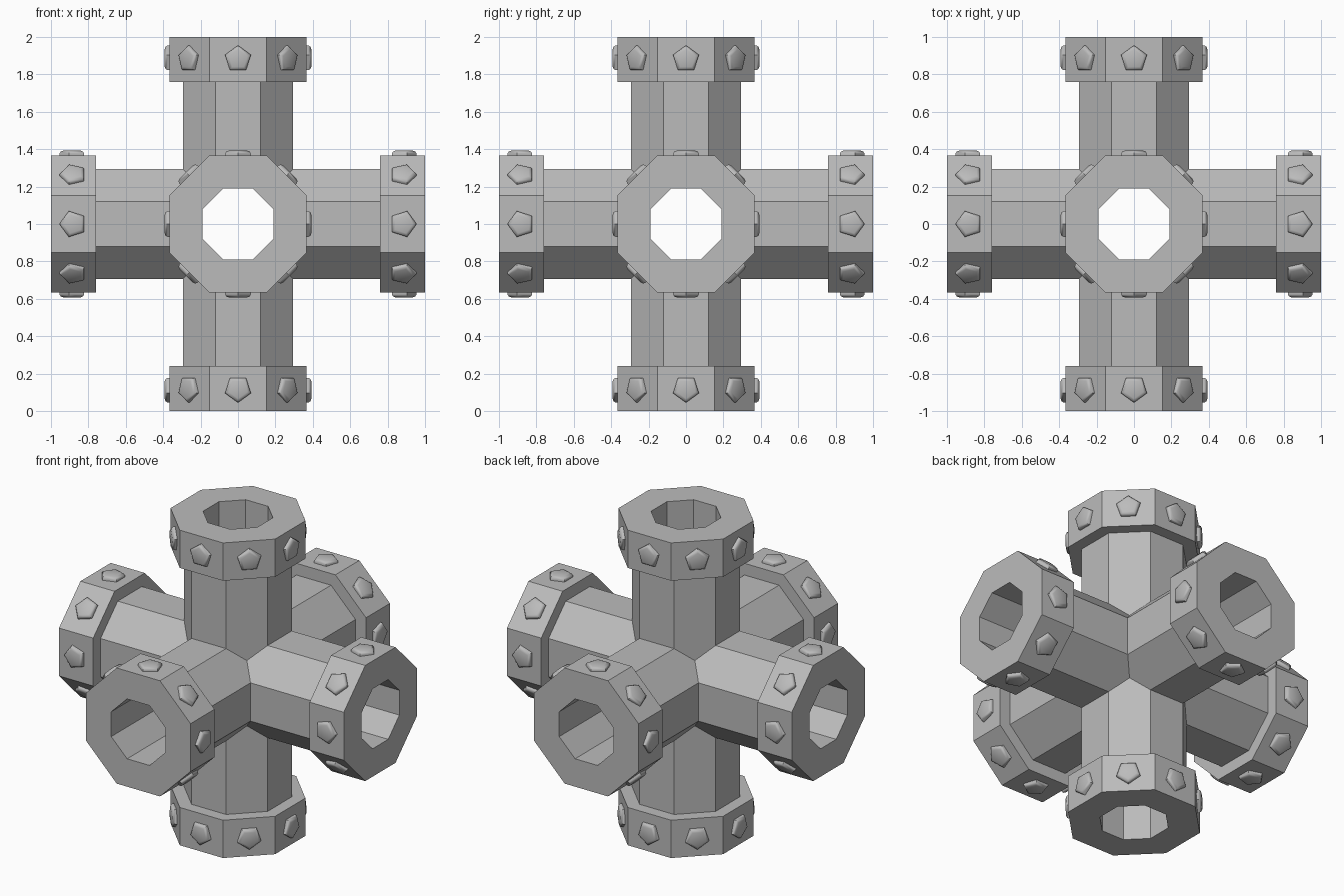
import bpy, bmesh
from math import pi, cos, sin
from mathutils import Matrix, Vector

cube = bpy.data.objects.get("Cube")
if cube:
    bpy.data.objects.remove(cube, do_unlink=True)

BORE, PIPE, FLANGE = 0.19, 0.293, 0.367   # distance from axis to each flat
NECK = 0.76                               # where the pipe meets its flange
CENTRE = Matrix.Translation((0, 0, 1))

metal = bpy.data.materials.new("grey metal")
metal.use_nodes = True
GREY = (0.5, 0.5, 0.5, 1)
metal.diffuse_color = GREY
metal.node_tree.nodes["Principled BSDF"].inputs["Base Color"].default_value = GREY


def ring(bm, apothem, z):
    """Octagon with flats facing the axes."""
    r = apothem / cos(pi / 8)
    return [bm.verts.new((r * cos(a), r * sin(a), z))
            for a in (pi / 8 + k * pi / 4 for k in range(8))]


def bridge(bm, a, b):
    n = len(a)
    for i in range(n):
        j = (i + 1) % n
        bm.faces.new((a[i], a[j], b[j], b[i]))


def finish(name, bm, matrix):
    bmesh.ops.recalc_face_normals(bm, faces=bm.faces)
    bm.transform(matrix)
    mesh = bpy.data.meshes.new(name)
    bm.to_mesh(mesh)
    bm.free()
    mesh.materials.append(metal)
    obj = bpy.data.objects.new(name, mesh)
    bpy.context.collection.objects.link(obj)
    return obj


def prism(name, apothem, half, turn):
    bm = bmesh.new()
    low, high = ring(bm, apothem, -half), ring(bm, apothem, half)
    bridge(bm, low, high)
    bm.faces.new(low)
    bm.faces.new(high)
    return finish(name, bm, CENTRE @ turn)


def combine(target, tool, operation):
    mod = target.modifiers.new(operation, 'BOOLEAN')
    mod.operation, mod.object, mod.solver = operation, tool, 'EXACT'
    bpy.context.view_layer.objects.active = target
    bpy.ops.object.modifier_apply(modifier=mod.name)
    bpy.data.objects.remove(tool, do_unlink=True)


# Hub: three crossing octagonal pipes, hollowed along every axis
axes = {d: Vector(v).to_track_quat('Z', 'Y').to_matrix().to_4x4() for d, v in {
    "left": (1, 0, 0), "right": (-1, 0, 0), "back": (0, 1, 0),
    "front": (0, -1, 0), "top": (0, 0, 1), "bottom": (0, 0, -1)}.items()}
lines = [axes[d] for d in ("top", "left", "back")]
hub = prism("pipe_hub", PIPE, NECK, lines[0])
for turn in lines[1:]:
    combine(hub, prism("pipe_tool", PIPE, NECK, turn), 'UNION')
for turn in lines:
    combine(hub, prism("bore_tool", BORE, 1.2, turn), 'DIFFERENCE')


def flange(name, turn):
    bm = bmesh.new()
    loops = [ring(bm, r, z) for r, z in
             ((BORE, NECK), (BORE, 1), (FLANGE, 1), (FLANGE, NECK))]
    for i in range(4):
        bridge(bm, loops[i], loops[(i + 1) % 4])
    finish(name, bm, CENTRE @ turn)


def bolts(name, turn):
    """Eight domed pentagon bolts, each pointing to the open end."""
    bm = bmesh.new()
    for k in range(8):
        spin = Matrix.Rotation(k * pi / 4, 4, 'Z')
        rows = []
        for r, h in ((0.073, -0.005), (0.073, 0.009), (0.066, 0.02), (0.052, 0.025)):
            rows.append([bm.verts.new(spin @ Vector(
                (FLANGE + h, r * sin(a), 0.882 + r * cos(a))))
                for a in (i * 2 * pi / 5 for i in range(5))])
        for a, b in zip(rows, rows[1:]):
            bridge(bm, a, b)
        bm.faces.new(rows[0])
        bm.faces.new(rows[-1])
    obj = finish(name, bm, CENTRE @ turn)
    bpy.ops.object.select_all(action='DESELECT')
    obj.select_set(True)
    bpy.context.view_layer.objects.active = obj
    bpy.ops.object.shade_smooth_by_angle(angle=pi / 3)


# Flange and bolts on each of the six ends
for side, turn in axes.items():
    flange(side + "_flange", turn)
    bolts(side + "_bolts", turn)
